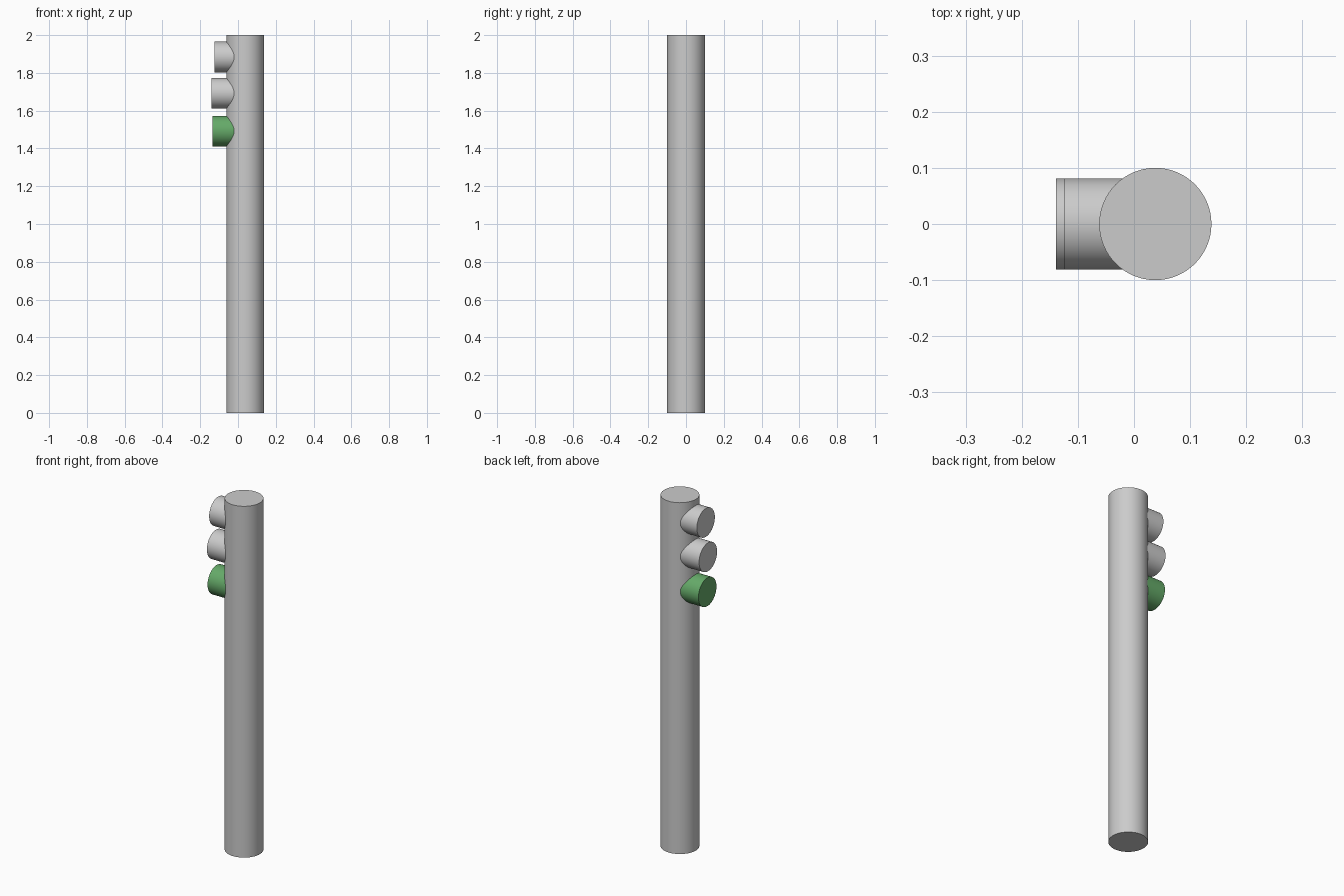
import bpy
from math import pi

if "Cube" in bpy.data.objects:
    bpy.data.objects.remove(bpy.data.objects["Cube"])

POLE_X = 0.038


def cylinder(name, radius, length, location, rotation=(0, 0, 0), sides=64):
    bpy.ops.mesh.primitive_cylinder_add(vertices=sides, radius=radius, depth=length,
                                        location=location, rotation=rotation)
    obj = bpy.context.object
    obj.name = name
    bpy.ops.object.shade_smooth_by_angle()
    return obj


# Upright pole
cylinder("pole", 0.1, 2.0, (POLE_X, 0, 1.0))

# Three round lamps pointing left, their inner ends sunk into the pole
lamps = {}
for name, front_x, z in (("top_lamp", -0.125, 1.884),
                         ("middle_lamp", -0.139, 1.692),
                         ("bottom_lamp", -0.135, 1.492)):
    length = POLE_X - front_x
    lamps[name] = cylinder(name, 0.081, length, ((POLE_X + front_x) / 2, 0, z),
                           (0, pi / 2, 0))

# The lowest lamp is lit green
green = bpy.data.materials.new("green_light")
green.diffuse_color = (0.13, 0.4, 0.14, 1)
green.use_nodes = True
green.node_tree.nodes["Principled BSDF"].inputs["Base Color"].default_value = green.diffuse_color
lamps["bottom_lamp"].data.materials.append(green)
